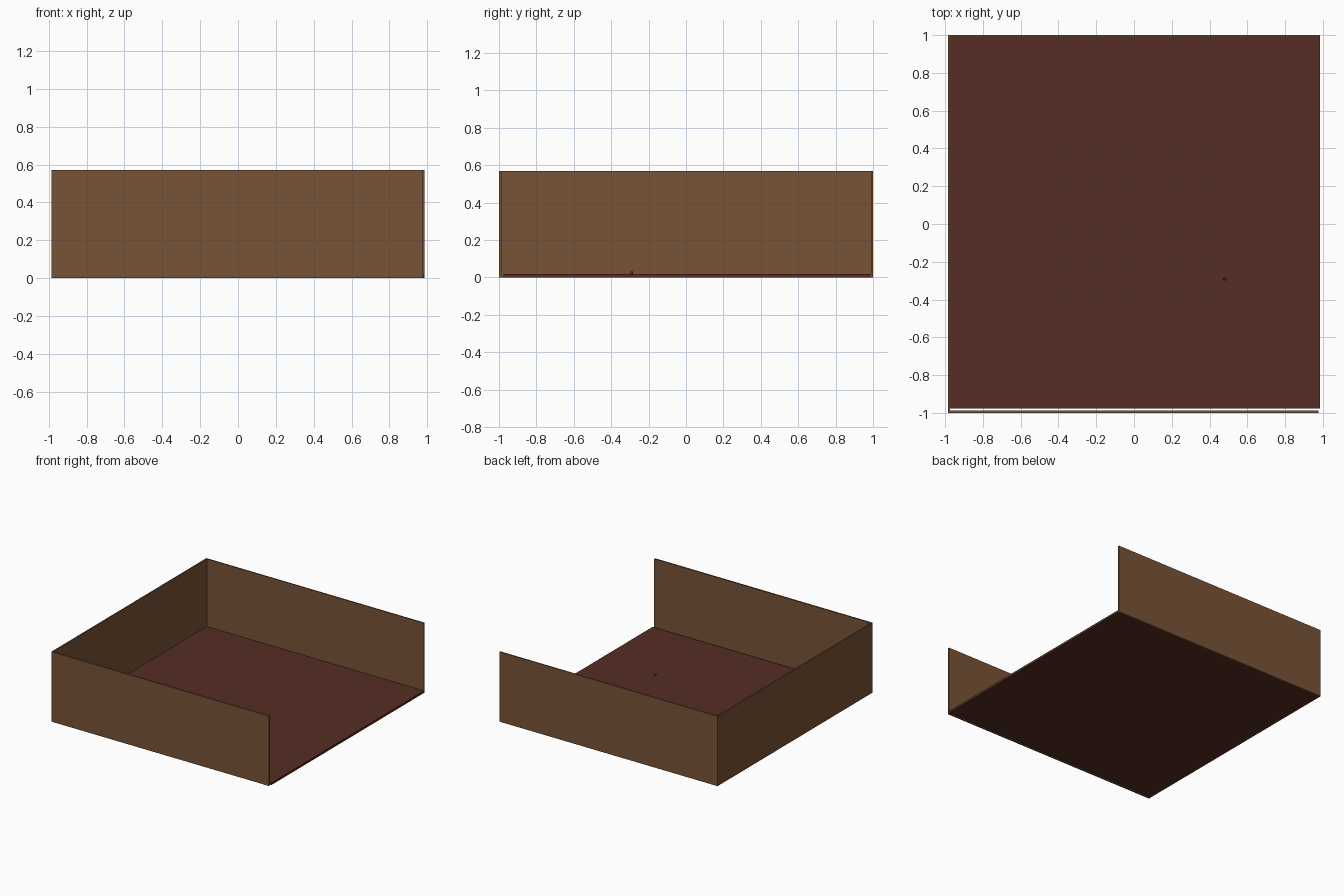
import bpy
import bmesh

if "Cube" in bpy.data.objects:
    bpy.data.objects.remove(bpy.data.objects["Cube"])


def material(name, rgb):
    m = bpy.data.materials.new(name)
    m.diffuse_color = (*rgb, 1)
    m.use_nodes = True
    m.node_tree.nodes["Principled BSDF"].inputs["Base Color"].default_value = m.diffuse_color
    return m


wood = material("brown wood", (0.188, 0.087, 0.038))
red = material("dark red brown", (0.089, 0.027, 0.017))


def add_object(name, bm, mat):
    me = bpy.data.meshes.new(name)
    bm.to_mesh(me)
    bm.free()
    me.materials.append(mat)
    ob = bpy.data.objects.new(name, me)
    bpy.context.collection.objects.link(ob)
    return ob


def box(name, lo, hi, mat):
    bm = bmesh.new()
    bmesh.ops.create_cube(bm, size=1)
    for v in bm.verts:
        v.co = [(a + b) / 2 + c * (b - a) for a, b, c in zip(lo, hi, v.co)]
    return add_object(name, bm, mat)


H = 0.57
# Floor panel, leaving a narrow gap behind the front wall
box("floor", (-0.975, -0.976, 0), (0.985, 0.99, 0.018), red)

# Three thin walls, right side open
box("front_wall", (-0.985, -1.0, 0), (0.978, -0.987, H), wood)
box("back_wall", (-0.985, 0.99, 0), (0.985, 1.0, H), wood)
box("left_wall", (-0.985, -0.987, 0), (-0.975, 0.99, H), wood)

# Tiny bead resting on the floor
bm = bmesh.new()
bmesh.ops.create_uvsphere(bm, u_segments=16, v_segments=8, radius=0.008)
bmesh.ops.translate(bm, verts=bm.verts, vec=(0.48, -0.29, 0.025))
for f in bm.faces:
    f.smooth = True
add_object("floor_bead", bm, red)
